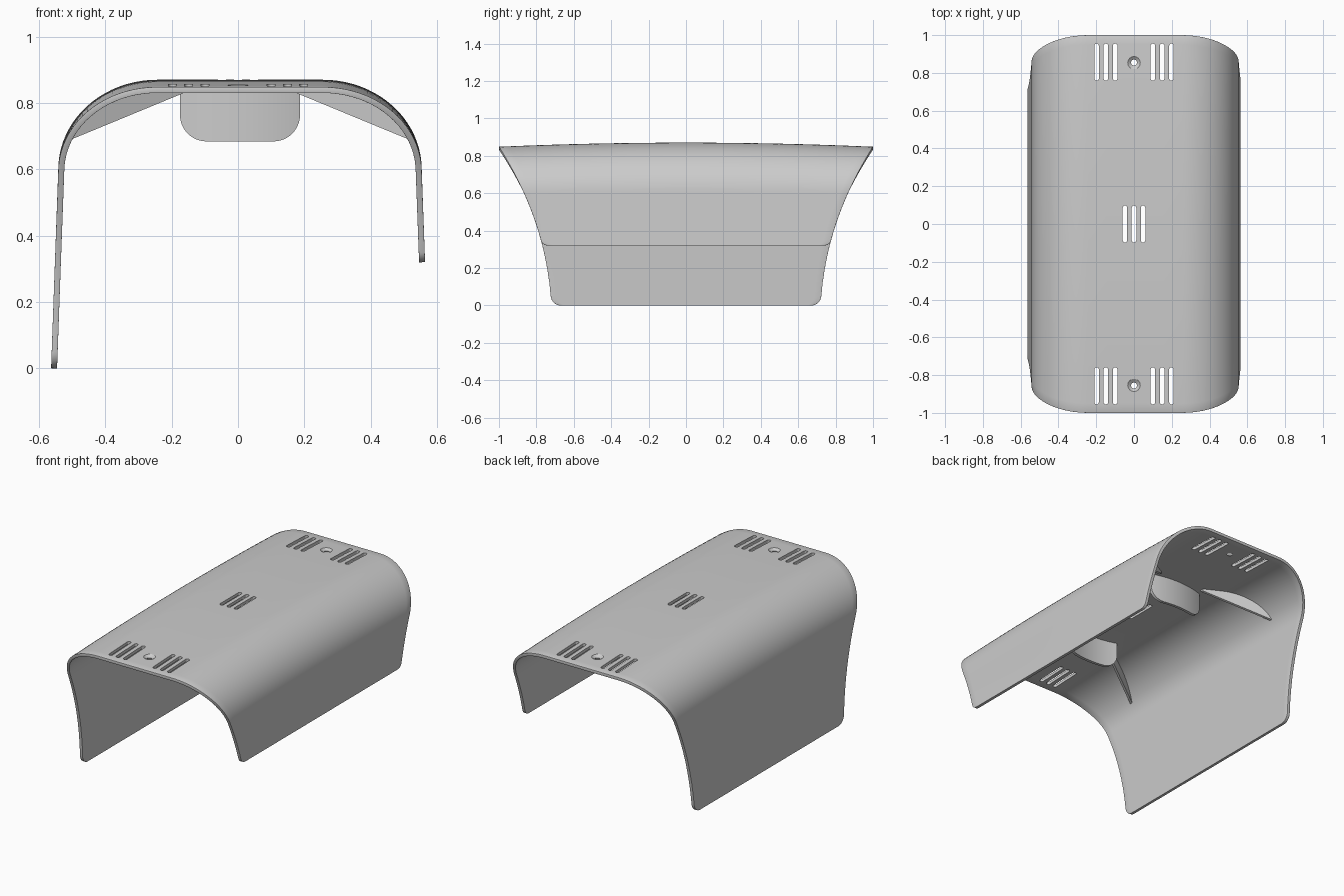
import bpy, bmesh
from math import sin, cos, pi, sqrt

if "Cube" in bpy.data.objects:
    bpy.data.objects.remove(bpy.data.objects["Cube"])

CX = 0.006           # profile centre
FLAT, RX, RZ, SHOULDER, TOP = 0.25, 0.298, 0.27, 0.60, 0.87
THICK = 0.018


def make(name, verts, faces):
    me = bpy.data.meshes.new(name)
    me.from_pydata(verts, [], faces)
    bm = bmesh.new()
    bm.from_mesh(me)
    bmesh.ops.recalc_face_normals(bm, faces=bm.faces)
    bm.to_mesh(me)
    bm.free()
    ob = bpy.data.objects.new(name, me)
    bpy.context.collection.objects.link(ob)
    return ob


def activate(ob):
    bpy.ops.object.select_all(action='DESELECT')
    ob.select_set(True)
    bpy.context.view_layer.objects.active = ob


def smooth(ob, deg=35):
    activate(ob)
    bpy.ops.object.shade_smooth_by_angle(angle=deg * pi / 180)


def prism(name, front, back):
    n = len(front)
    faces = [list(range(n)), list(range(2 * n - 1, n - 1, -1))]
    faces += [[i, i + n, (i + 1) % n + n, (i + 1) % n] for i in range(n)]
    return make(name, front + back, faces)


# Shell cross-section: drafted walls, elliptical shoulders, flat top
def wall(sign, z_bottom, radius):
    zs = [z_bottom + radius * (1 - cos(i / 8 * pi / 2)) for i in range(8)]
    a = z_bottom + radius
    zs += [a + (SHOULDER - a) * i / 8 for i in range(8)]
    return [(CX + sign * (0.548 + 0.036 * (SHOULDER - z)), z,
             max(0.0, radius - (z - z_bottom)), radius) for z in zs]


def shoulder(sign, n=20):
    return [(CX + sign * (FLAT + RX * cos(i / n * pi / 2)),
             SHOULDER + RZ * sin(i / n * pi / 2), 0, 0) for i in range(n + 1)]


profile = wall(-1, 0.0, 0.05) + shoulder(-1)
profile += [(CX + x, TOP, 0, 0) for x in (-0.15, -0.05, 0.05, 0.15)]
profile += (wall(1, 0.32, 0.03) + shoulder(1))[::-1]

# Shell skin: ends sweep outward toward the top, with a slight lengthwise crown
NY = 40
verts = []
for x, z, d, r in profile:
    half = 0.72 + 0.05 * z + 0.312 * z * z - (r - sqrt(r * r - d * d))
    for j in range(NY + 1):
        y = half * (2 * j / NY - 1)
        verts.append((x, y, z - 0.022 * y * y * max(0, (z - 0.32) / 0.55)))
W = NY + 1
faces = [[i * W + j, (i + 1) * W + j, (i + 1) * W + j + 1, i * W + j + 1]
         for i in range(len(profile) - 1) for j in range(NY)]
shell = make("cover_shell", verts, faces)
if sum(p.normal.z for p in shell.data.polygons) < 0:
    shell.data.flip_normals()

activate(shell)
m = shell.modifiers.new("thickness", 'SOLIDIFY')
m.thickness, m.offset, m.use_even_offset = THICK, -1, True
bpy.ops.object.modifier_apply(modifier=m.name)
m = shell.modifiers.new("rim", 'BEVEL')
m.width, m.segments, m.limit_method, m.angle_limit = 0.006, 2, 'ANGLE', pi / 3
bpy.ops.object.modifier_apply(modifier=m.name)


# Cutters: ventilation slots and countersunk screw holes
def slot(x, y, length=0.196, r=0.012):
    h = length / 2 - r
    pts = [(x + r * cos(i * pi / 8), y + h + r * sin(i * pi / 8)) for i in range(9)]
    pts += [(x - r * cos(i * pi / 8), y - h - r * sin(i * pi / 8)) for i in range(9)]
    return prism("slot_cutter", [(a, b, 0.78) for a, b in pts], [(a, b, 0.95) for a, b in pts])


def screw_hole(y):
    n, surface = 24, TOP - 0.022 * y * y
    rings = [(0.016, 0.78), (0.016, surface - 0.013), (0.036, surface + 0.002), (0.036, 0.95)]
    vs = [(r * cos(i * 2 * pi / n), y + r * sin(i * 2 * pi / n), z)
          for r, z in rings for i in range(n)]
    fs = [list(range(n)), list(range(3 * n, 4 * n))]
    fs += [[k * n + i, k * n + (i + 1) % n, (k + 1) * n + (i + 1) % n, (k + 1) * n + i]
           for k in range(3) for i in range(n)]
    return make("screw_cutter", vs, fs)


cutters = [slot(x, 0) for x in (-0.048, 0, 0.048)]
for s in (-1, 1):
    cutters += [slot(sx * x, s * 0.857) for sx in (-1, 1) for x in (0.1, 0.149, 0.198)]
    cutters.append(screw_hole(s * 0.855))
activate(cutters[0])
for c in cutters:
    c.select_set(True)
bpy.ops.object.join()
cutter = cutters[0]
cutter.hide_render = True
activate(shell)
m = shell.modifiers.new("openings", 'BOOLEAN')
m.object, m.operation, m.solver = cutter, 'DIFFERENCE', 'EXACT'
bpy.ops.object.modifier_apply(modifier=m.name)
bpy.data.objects.remove(cutter)
smooth(shell)


# Inner corner ribs: slanted thin webs across each shoulder
def rib(sx, sy):
    a0, n = 0.356, 14
    pts = []
    for i in range(n + 1):
        a = a0 + (pi / 2 - a0) * i / n
        pts.append((FLAT + 0.289 * cos(a), SHOULDER - 0.006 + 0.261 * sin(a)))
    pts += [(0.155, 0.855), (0.155, 0.836)]
    sides = [[(CX + sx * u, sy * (0.43 + 0.55 * (u - 0.155)) + t, z) for u, z in pts]
             for t in (-0.008, 0.008)]
    return prism("corner_rib", *sides)


# Hanging tabs under the top: slightly bowed plates with rounded lower corners
def tab(sy):
    hw, r, zb, n = 0.181, 0.08, 0.684, 32
    vs = []
    for i in range(n + 1):
        x = -hw * cos(pi * i / n)
        d = max(0, abs(x) - (hw - r))
        low = zb + r - sqrt(max(0, r * r - d * d))
        y = sy * (0.40 - 0.03 * (x / hw) ** 2)
        vs += [(CX + x, y - 0.009, low), (CX + x, y + 0.009, low),
               (CX + x, y + 0.009, 0.858), (CX + x, y - 0.009, 0.858)]
    fs = [[0, 1, 2, 3], [4 * n + k for k in range(4)]]
    fs += [[4 * i + k, 4 * i + (k + 1) % 4, 4 * i + 4 + (k + 1) % 4, 4 * i + 4 + k]
           for i in range(n) for k in range(4)]
    return make("hanging_tab", vs, fs)


for sy in (-1, 1):
    smooth(tab(sy))
    for sx in (-1, 1):
        smooth(rib(sx, sy))
